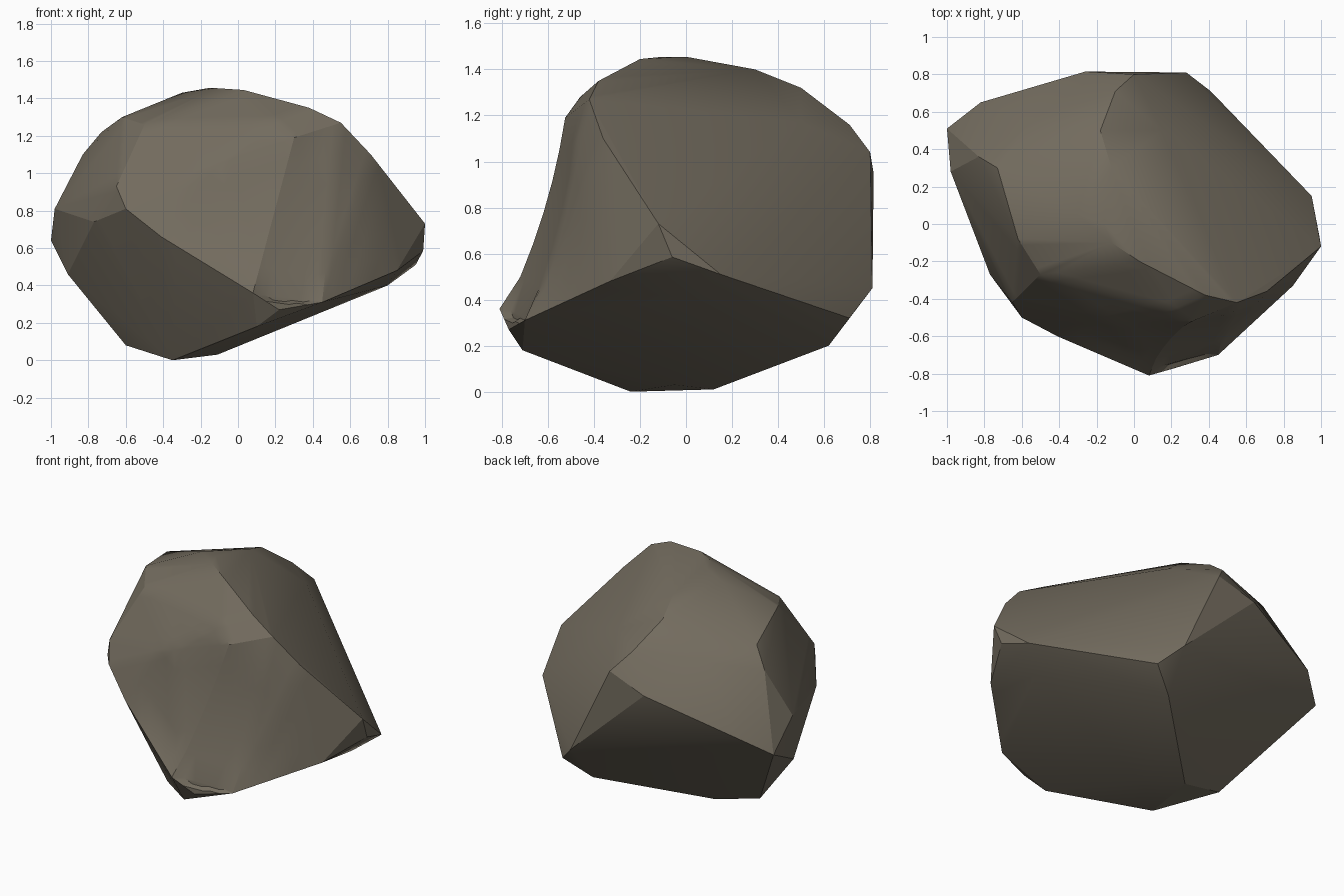
import bpy, bmesh, math
from mathutils import Vector

if "Cube" in bpy.data.objects:
    bpy.data.objects.remove(bpy.data.objects["Cube"])

# Corner points of the boulder, grouped by region
base = [(.08, -.81, .36), (.22, -.77, .27), (.45, -.70, .31), (.10, -.71, .18),
        (-.35, -.24, .0), (-.11, -.05, .03), (-.30, .12, .01), (-.60, .08, .08),
        (.25, .62, .20), (.41, .71, .32), (.80, .05, .40)]
sides = [(.95, .15, .51), (.99, -.06, .585), (1, -.12, .73), (.85, -.33, .48),
         (.71, -.36, 1.10), (.28, .81, .45), (0, .80, 1.04), (-.26, .815, .95),
         (-.82, .65, .76), (-1, .51, .64), (-.98, .28, .81),
         (-.91, .17, .46), (-.77, -.27, .74), (-.60, -.50, .81), (-.41, -.60, .66),
         (-.65, -.42, .93)]
crown = [(-.10, -.54, 1.05), (.30, -.525, 1.19), (.55, -.42, 1.27), (.38, -.38, 1.35),
         (.20, -.46, 1.28), (.03, -.20, 1.445), (-.12, -.10, 1.455), (-.16, 0, 1.455),
         (-.30, .05, 1.43), (-.12, .30, 1.40), (-.18, .50, 1.32), (-.10, .71, 1.16),
         (.15, .50, 1.17), (-.83, .36, 1.10), (-.73, .30, 1.22), (-.62, -.08, 1.30),
         (-.50, -.27, 1.26), (-.55, .55, 1.15)]

bm = bmesh.new()
for p in base + sides + crown:
    bm.verts.new(p)
bmesh.ops.convex_hull(bm, input=bm.verts[:])
loose = [v for v in bm.verts if not v.link_faces]
bmesh.ops.delete(bm, geom=loose, context='VERTS')
bmesh.ops.recalc_face_normals(bm, faces=bm.faces[:])


def is_front(f):
    return f.normal.y < -.5 and f.normal.z > -.1 and f.calc_center_median().z > .3


# Shallow hollow in the front face, leaving its rim in place
front = {e for f in bm.faces if is_front(f) for e in f.edges}
bmesh.ops.subdivide_edges(bm, edges=list(front), cuts=5, use_grid_fill=True)
bmesh.ops.triangulate(bm, faces=bm.faces[:])
bm.normal_update()
centre = Vector((.2, -.65, .66))
inner = [v for v in bm.verts if all(is_front(f) for f in v.link_faces)]
for v in inner:
    d = (v.co - centre).length
    v.co.y += .05 * max(0, 1 - (d / .55) ** 2)

mesh = bpy.data.meshes.new("boulder")
bm.to_mesh(mesh)
bm.free()
rock = bpy.data.objects.new("boulder", mesh)
bpy.context.collection.objects.link(rock)

# Single brown-grey stone colour
stone = bpy.data.materials.new("brown grey stone")
stone.diffuse_color = (.17, .148, .112, 1)
stone.use_nodes = True
stone.node_tree.nodes["Principled BSDF"].inputs["Base Color"].default_value = stone.diffuse_color
mesh.materials.append(stone)

bpy.context.view_layer.objects.active = rock
rock.select_set(True)
bpy.ops.object.shade_smooth_by_angle(angle=math.radians(20))
